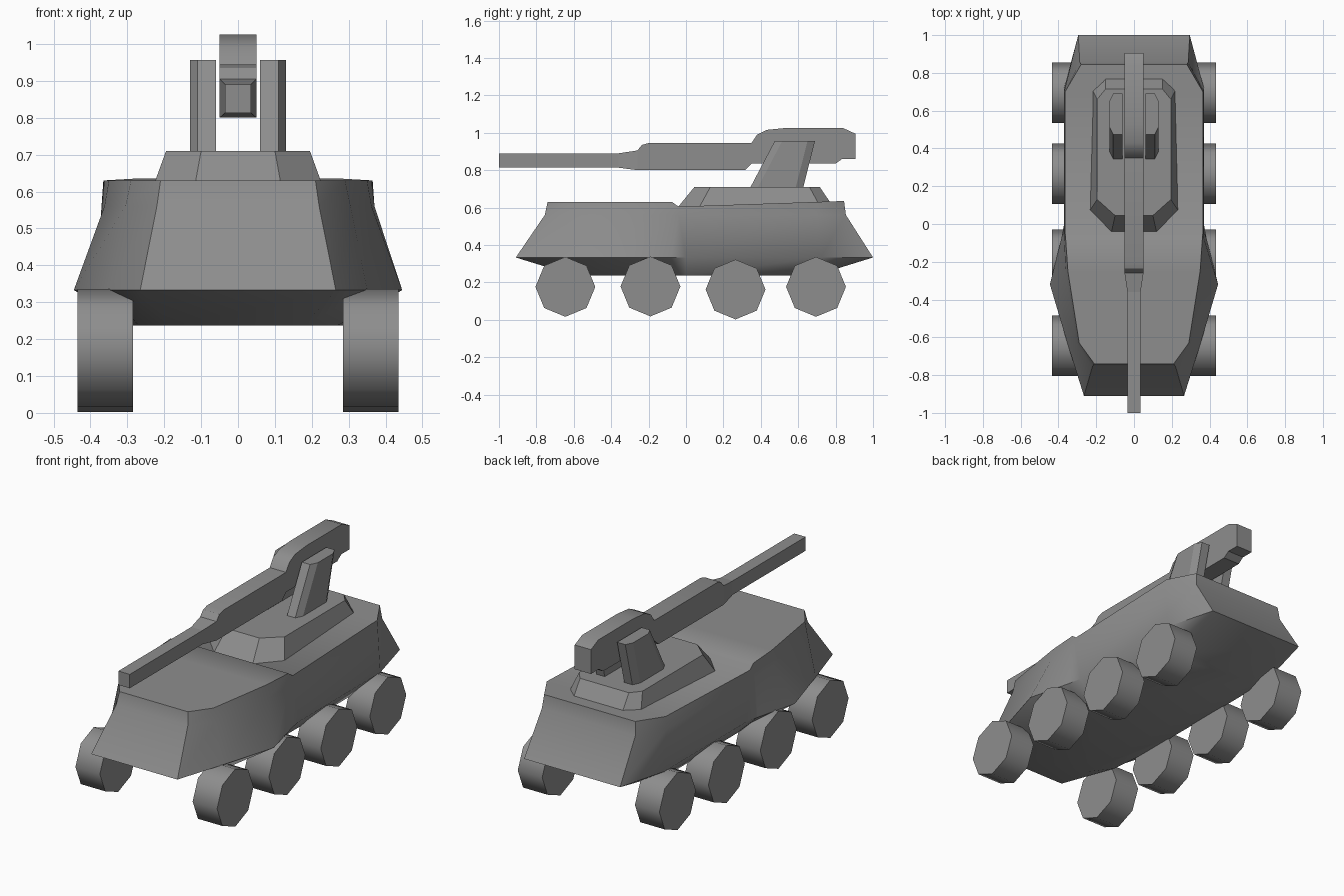
import bpy, bmesh, math

if "Cube" in bpy.data.objects:
    bpy.data.objects.remove(bpy.data.objects["Cube"])

grey = bpy.data.materials.new("armour grey")
grey.diffuse_color = (0.27, 0.27, 0.27, 1)
grey.use_nodes = True
grey.node_tree.nodes["Principled BSDF"].inputs["Base Color"].default_value = grey.diffuse_color


def finish(name, bm, angle):
    bmesh.ops.remove_doubles(bm, verts=bm.verts, dist=1e-5)
    bmesh.ops.recalc_face_normals(bm, faces=bm.faces)
    me = bpy.data.meshes.new(name)
    bm.to_mesh(me)
    bm.free()
    me.materials.append(grey)
    ob = bpy.data.objects.new(name, me)
    bpy.context.collection.objects.link(ob)
    bpy.ops.object.select_all(action='DESELECT')
    ob.select_set(True)
    bpy.context.view_layer.objects.active = ob
    bpy.ops.object.shade_smooth_by_angle(angle=math.radians(angle))
    return ob


def loft(name, rings, angle=30, cap_ends=True):
    """Skin closed rings of equal point count."""
    bm = bmesh.new()
    rows = [[bm.verts.new(p) for p in r] for r in rings]
    n = len(rows[0])
    for a, b in zip(rows, rows[1:]):
        for i in range(n):
            j = (i + 1) % n
            bm.faces.new((a[i], a[j], b[j], b[i]))
    if cap_ends:
        bm.faces.new(rows[0])
        bm.faces.new(rows[-1])
    return finish(name, bm, angle)


def mirrored(half):
    """Right half outline, front to rear, completed with its left half."""
    return half + [(-x, y, z) for x, y, z in reversed(half)]


# Hull: floor, belt, shoulder and deck outlines from front to rear
floor = [(.18, -.60), (.27, -.48), (.29, -.25), (.29, -.08), (.29, 0), (.29, .60), (.23, .69)]
belt = [(.265, -.91), (.35, -.64), (.445, -.32), (.385, -.08), (.37, 0), (.37, .72), (.295, 1.0)]
shoulder = [(.22, -.755), (.305, -.63), (.362, -.25), (.37, -.075), (.37, -.04), (.37, .70), (.287, .855)]
deck = [(.21, -.74), (.29, -.63), (.35, -.25), (.362, -.075), (.365, -.04), (.365, .70), (.28, .845)]
deck_z = [.63, .63, .63, .63, .605, .63, .635]
rings = [[(x, y, z) for x, y in pts] for pts, z in ((floor, .237), (belt, .333), (shoulder, .56))]
rings.append([(x, y, z) for (x, y), z in zip(deck, deck_z)])
rings = [mirrored(r) for r in rings]
bm = bmesh.new()
rows = [[bm.verts.new(p) for p in r] for r in rings]
n = len(rows[0])
for a, b in zip(rows, rows[1:]):
    for i in range(n):
        j = (i + 1) % n
        bm.faces.new((a[i], a[j], b[j], b[i]))
bm.faces.new(rows[0])
for i in range(n // 2 - 1):          # deck strips follow the step
    t = rows[-1]
    bm.faces.new((t[i], t[i + 1], t[n - 2 - i], t[n - 1 - i]))
finish("hull", bm, 40)

# Turret base
base = [(.12, -.045, .60), (.235, .07, .60), (.225, .72, .60), (.15, .79, .60)]
top = [(.10, .045, .71), (.195, .13, .71), (.195, .66, .71), (.15, .715, .71)]
loft("turret", [mirrored(base), mirrored(top)])

# Gun supports with chamfered outer corners, leaning back
def support_ring(s, y0, y1, z):
    c = .04
    pts = [(.06, y0), (.11, y0), (.13, y0 + c), (.13, y1 - c), (.11, y1), (.06, y1)]
    return [(s * x, y, z) for x, y in pts]

for s, side in ((1, "right"), (-1, "left")):
    loft("gun_support_" + side, [support_ring(s, .34, .625, .70), support_ring(s, .475, .69, .957)], 20)

# Gun body: side profile given thickness
profile = [(-.26, .80), (.315, .80), (.35, .835), (.80, .835), (.835, .86), (.905, .86),
           (.905, .995), (.84, 1.025), (.53, 1.025), (.43, 1.015), (.38, .99), (.35, .945),
           (-.20, .945), (-.235, .935), (-.26, .905)]
loft("gun_body", [[(x, y, z) for y, z in profile] for x in (-.05, .05)])

# Barrel with flared root
def rect(w, y, z0, z1):
    return [(-w, y, z0), (w, y, z0), (w, y, z1), (-w, y, z1)]

loft("barrel", [rect(.035, -1, .813, .89), rect(.035, -.36, .813, .89), rect(.05, -.26, .80, .905)], 5)

# Eight octagonal wheels
for k, (y, z) in enumerate(((-.645, .176), (-.19, .178), (.265, .162), (.695, .176))):
    for s, side in ((1, "right"), (-1, "left")):
        circle = [(y + .16 * math.cos(i * math.pi / 4), z + .16 * math.sin(i * math.pi / 4)) for i in range(8)]
        loft(f"wheel_{side}_{k + 1}", [[(s * x, a, b) for a, b in circle] for x in (.285, .435)], 50)
